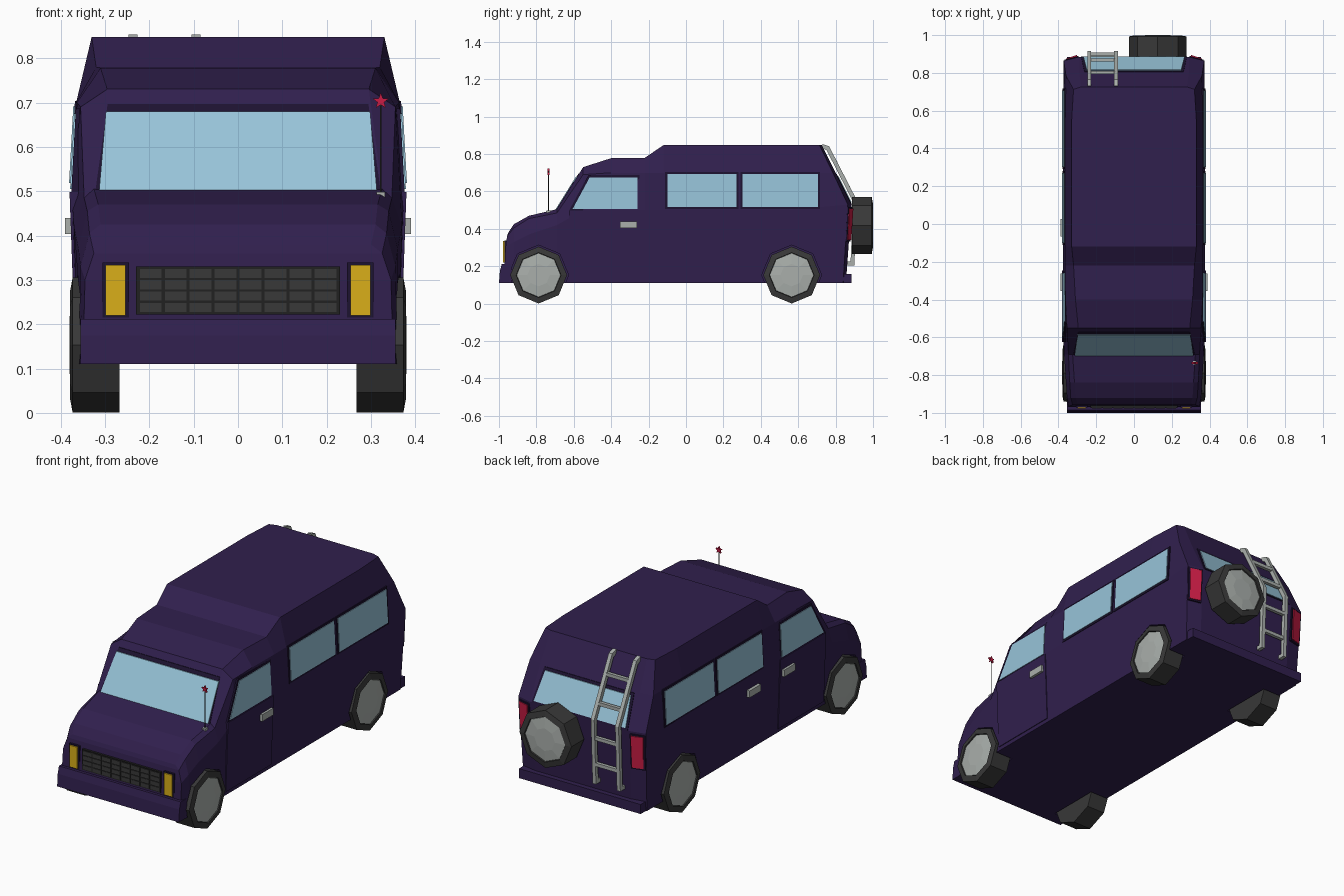
import bpy, bmesh, math
from mathutils import Vector, Matrix

if "Cube" in bpy.data.objects:
    bpy.data.objects.remove(bpy.data.objects["Cube"])


def material(name, rgb):
    m = bpy.data.materials.new(name)
    m.diffuse_color = (*rgb, 1)
    m.use_nodes = True
    m.node_tree.nodes["Principled BSDF"].inputs["Base Color"].default_value = m.diffuse_color
    return m


PAINT = material("purple_paint", (0.03, 0.014, 0.075))
SEAL = material("dark_seal", (0.012, 0.006, 0.03))
GLASS = material("pale_glass", (0.31, 0.55, 0.69))
RUBBER = material("rubber", (0.04, 0.04, 0.04))
DARK = material("grille_black", (0.015, 0.015, 0.015))
METAL = material("metal", (0.4, 0.43, 0.41))
AMBER = material("amber", (0.7, 0.43, 0.01))
RED = material("red", (0.6, 0.012, 0.06))


def finish(name, bm, mat):
    bmesh.ops.remove_doubles(bm, verts=bm.verts, dist=1e-5)
    bmesh.ops.recalc_face_normals(bm, faces=bm.faces)
    me = bpy.data.meshes.new(name)
    bm.to_mesh(me)
    bm.free()
    ob = bpy.data.objects.new(name, me)
    bpy.context.collection.objects.link(ob)
    if mat:
        me.materials.append(mat)
    return ob


def slab(name, pts, vec, mat):
    """Polygon extruded along a vector."""
    bm = bmesh.new()
    face = bm.faces.new([bm.verts.new(p) for p in pts])
    new = bmesh.ops.extrude_face_region(bm, geom=[face], use_keep_orig=True)["geom"]
    bmesh.ops.translate(bm, vec=vec, verts=[v for v in new if isinstance(v, bmesh.types.BMVert)])
    return finish(name, bm, mat)


def boxes(name, items, mat):
    """Several (centre, size) boxes in one object."""
    bm = bmesh.new()
    for c, s in items:
        bmesh.ops.create_cube(bm, size=1, matrix=Matrix.Translation(c) @ Matrix.Diagonal((*s, 1)))
    return finish(name, bm, mat)


def revolve(name, profile, places, mat, sides=8):
    """(radius, x) profile turned around the x axis, then placed by matrices."""
    bm = bmesh.new()
    for m in places:
        rings = []
        for i in range(sides):
            a = math.tau * i / sides
            rings.append([bm.verts.new(m @ Vector((x, r * math.cos(a), r * math.sin(a)))) for r, x in profile])
        for i in range(sides):
            p, q = rings[i], rings[(i + 1) % sides]
            for k in range(len(profile) - 1):
                bm.faces.new((p[k], p[k + 1], q[k + 1], q[k]))
    return finish(name, bm, mat)


# Body shell: half sections (x, y, z) from sill to roof edge
def section(y, sill, belt, shoulder, top):
    ys = y if isinstance(y, tuple) else (y,) * 4
    return [(w, yy, z) for (w, z), yy in zip(((sill, .11), belt, shoulder, top), ys)]


sections = [
    section((-.975, -.965, -.957, -.95), .35, (.345, .30), (.325, .36), (.30, .38)),
    section(-.92, .36, (.355, .33), (.335, .405), (.31, .425)),
    section(-.84, .36, (.36, .37), (.34, .455), (.315, .47)),
    section(-.69, .362, (.37, .42), (.347, .485), (.325, .505)),
    section(-.55, .362, (.376, .50), (.355, .69), (.295, .73)),
    section(-.40, .362, (.376, .50), (.363, .70), (.31, .778)),
    section(-.22, .362, (.376, .50), (.365, .70), (.32, .78)),
    section(-.12, .362, (.376, .50), (.365, .70), (.33, .848)),
    section(.55, .362, (.376, .50), (.365, .70), (.33, .848)),
    section((.84, .865, .785, .713), .36, (.372, .53), (.36, .70), (.32, .848)),
    section((.855, .885, .80, .726), .28, (.29, .53), (.29, .70), (.28, .848)),
]
bm = bmesh.new()
rings = [[bm.verts.new(p) for p in s] + [bm.verts.new((-x, y, z)) for x, y, z in reversed(s)] for s in sections]
for a, b in zip(rings, rings[1:]):
    for k in range(8):
        j = (k + 1) % 8
        bm.faces.new((a[k], a[j], b[j], b[k]))
for r in (rings[0], rings[-1]):
    for k in range(3):
        bm.faces.new((r[k], r[k + 1], r[6 - k], r[7 - k]))
body = finish("body", bm, PAINT)


def place(x, y, z, turn):
    return Matrix.Translation((x, y, z)) @ Matrix.Rotation(turn, 4, 'Z')


# Wheel arches cut from the body
WZ = .153
road = [(s, y) for s in (1, -1) for y in (-.788, .565)]
turn = {1: 0, -1: math.pi}
cutter = revolve("arch_cutter", [(0, 0), (.16, 0), (.16, .2), (0, .2)],
                 [place(s * .26, y, WZ, turn[s]) for s, y in road], None)
cutter.hide_render = True
mod = body.modifiers.new("arches", 'BOOLEAN')
mod.operation, mod.object, mod.solver = 'DIFFERENCE', cutter, 'EXACT'
bpy.context.view_layer.objects.active = body
bpy.ops.object.modifier_apply(modifier="arches")
bpy.data.objects.remove(cutter)

# Wheels and spare
spots = [("wheel", place(s * .267, y, WZ, turn[s])) for s, y in road]
spots.append(("spare_wheel", place(.125, .887, .418, math.pi / 2)))
for name, m in spots:
    revolve(name + "_tyre", [(0, 0), (.152, 0), (.152, .106), (.12, .112), (.118, .1), (0, .1)], [m], RUBBER)
    revolve(name + "_hub", [(0, .09), (.119, .09), (.117, .107), (.06, .113), (0, .113)], [m], METAL)

# Bumpers
slab("front_bumper", [(-.355, y, z) for y, z in ((-.93, .11), (-1, .11), (-.995, .175), (-.985, .212), (-.93, .212))],
     (.71, 0, 0), PAINT)
boxes("rear_bumper", [((0, .85, .135), (.71, .07, .05))], PAINT)


# Side doors, windows and handles
def side_x(z):
    return .362 + (z - .11) * .036 if z < .5 else .376 - (z - .5) * .055


def side_panel(name, yz, out, mat):
    for s in (1, -1):
        slab(name, [(s * (side_x(z) + out), y, z) for y, z in yz], (-s * .03, 0, 0), mat)


side_panel("front_door", [(-.625, .13), (-.625, .498), (-.245, .498), (-.245, .13)], .004, PAINT)
side_panel("front_window_frame", [(-.625, .498), (-.522, .687), (-.248, .687), (-.248, .498)], .0, SEAL)
side_panel("front_window", [(-.607, .505), (-.515, .675), (-.26, .675), (-.26, .505)], .003, GLASS)
for name, y0, y1 in (("middle", -.10, .27), ("back", .303, .706)):
    for part, g, out, mat in (("_window_frame", .011, .003, SEAL), ("_window", 0, .006, GLASS)):
        side_panel(name + part, [(y0 - g, .518 - g), (y0 - g, .692 + g), (y1 + g, .692 + g), (y1 + g, .518 - g)], out, mat)
boxes("door_handles", [((s * .378, y, .422), (.024, .092, .036)) for s, y in ((1, -.308), (-1, -.308), (-1, -.02))], METAL)


# Windscreen and rear window on their sloping planes
def sloped(name, line, z0, z1, w0, w1, out, mat):
    (ya, za), (yb, zb) = line
    yy = lambda z: ya + (z - za) / (zb - za) * (yb - ya) + out
    slab(name, [(-w0, yy(z0), z0), (w0, yy(z0), z0), (w1, yy(z1), z1), (-w1, yy(z1), z1)],
         (0, -.02 if out > 0 else .02, 0), mat)


screen, tail = ((-.69, .505), (-.55, .73)), ((.885, .53), (.80, .70))
sloped("windscreen_frame", screen, .498, .697, .322, .294, -.003, SEAL)
sloped("windscreen", screen, .503, .68, .313, .298, -.007, GLASS)
sloped("rear_window_frame", tail, .53, .693, .28, .262, .003, SEAL)
sloped("rear_window", tail, .54, .68, .268, .25, .007, GLASS)

# Grille and lights
boxes("grille", [((0, -.962, .276), (.46, .022, .108))], DARK)
boxes("grille_cells", [((-.197 + i * .0563, -.965, .238 + j * .0255), (.049, .022, .0205))
                       for i in range(8) for j in range(4)], RUBBER)
boxes("headlight_frames", [((s * .276, -.96, .277), (.06, .022, .124)) for s in (1, -1)], SEAL)
boxes("headlights", [((s * .276, -.965, .277), (.045, .026, .114)) for s in (1, -1)], AMBER)
for s in (1, -1):
    for name, g, out, mat in (("tail_light_frame", .008, .004, SEAL), ("tail_light", 0, .009, RED)):
        slab(name, [(s * (x + q * g), y + out, z + r * g) for x, y, z, q, r in
                    ((.302, .875, .34, -1, -1), (.358, .857, .34, 1, -1), (.361, .866, .51, 1, 1), (.302, .886, .51, -1, 1))],
             (0, -.03, 0), mat)

# Rear ladder
rail = [(.73, .853), (.765, .842), (.915, .55), (.90, .205), (.85, .205),
        (.85, .225), (.88, .225), (.893, .545), (.752, .82), (.73, .83)]
for x in (-.247, -.105):
    slab("ladder_rail", [(x, y, z) for y, z in rail], (.02, 0, 0), METAL)
boxes("ladder_rungs", [((-.166, y, z), (.13, .018, .018))
                       for y, z in ((.802, .75), (.868, .62), (.9, .45), (.894, .31))], METAL)

# Antenna with star tip
boxes("antenna_base", [((.322, -.735, .492), (.02, .02, .012))], METAL)
revolve("antenna_rod", [(0, 0), (.0022, 0), (.0022, .21), (0, .21)],
        [Matrix.Translation((.322, -.735, .49)) @ Matrix.Rotation(-math.pi / 2, 4, 'Y')], RUBBER, 6)
star = [((.019, .008)[i % 2], math.pi / 2 + i * math.pi / 5) for i in range(10)]
slab("antenna_star", [(.322 + r * math.cos(a), -.74, .703 + r * math.sin(a)) for r, a in star], (0, .01, 0), RED)
